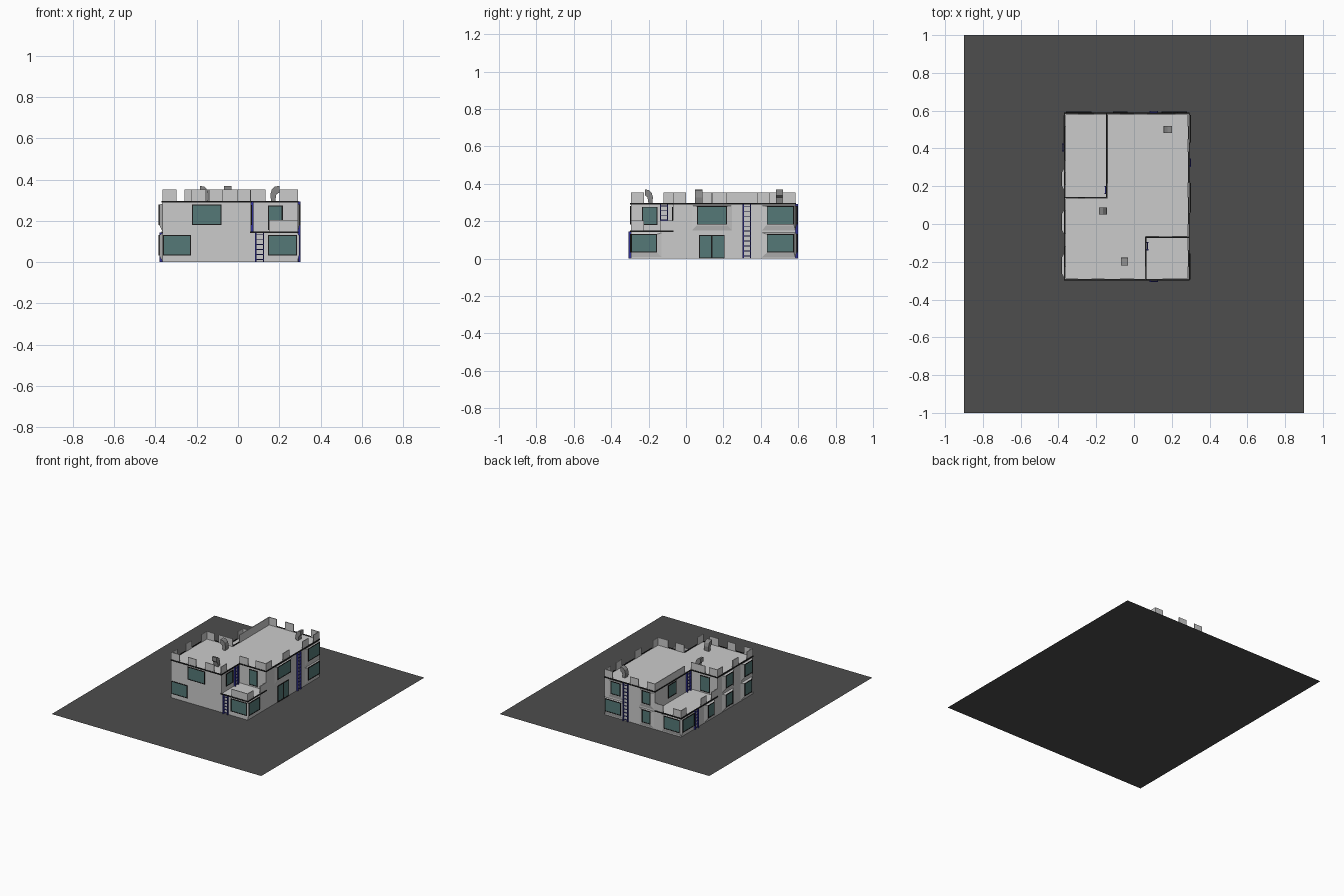
import bpy, bmesh, math

if "Cube" in bpy.data.objects:
    bpy.data.objects.remove(bpy.data.objects["Cube"])


def material(name, rgb):
    m = bpy.data.materials.new(name)
    m.diffuse_color = (*rgb, 1)
    m.use_nodes = True
    m.node_tree.nodes["Principled BSDF"].inputs["Base Color"].default_value = m.diffuse_color
    return m


DARK = material("dark_ground", (0.075, 0.075, 0.075))
BLACK = material("black_trim", (0.01, 0.01, 0.01))
GLASS = material("teal_glass", (0.09, 0.19, 0.185))
BLUE = material("blue_paint", (0.03, 0.03, 0.3))
VENT = material("vent_grey", (0.25, 0.25, 0.25))


def finish(name, bm, mat=None):
    bmesh.ops.recalc_face_normals(bm, faces=bm.faces)
    me = bpy.data.meshes.new(name)
    bm.to_mesh(me)
    bm.free()
    ob = bpy.data.objects.new(name, me)
    bpy.context.collection.objects.link(ob)
    if mat:
        me.materials.append(mat)
    return ob


def box(bm, a, b):
    vs = bmesh.ops.create_cube(bm, size=1)["verts"]
    for v in vs:
        v.co = [(p + q) / 2 + c * abs(q - p) for p, q, c in zip(a, b, v.co)]
    return vs


def wall_box(bm, wall, u0, u1, d0, d1, z0, z1):
    """Box on a wall: u runs along it, d is distance outward."""
    axis, sign, pos = wall
    p, q = pos + sign * d0, pos + sign * d1
    if axis == "x":
        return box(bm, (p, u0, z0), (q, u1, z1))
    return box(bm, (u0, p, z0), (u1, q, z1))


def prism(name, pts, z0, z1):
    bm = bmesh.new()
    face = bm.faces.new([bm.verts.new((x, y, z0)) for x, y in pts])
    out = bmesh.ops.extrude_face_region(bm, geom=[face], use_keep_orig=True)["geom"]
    for v in out:
        if isinstance(v, bmesh.types.BMVert):
            v.co.z = z1
    return finish(name, bm)


X0, X1, Y0, Y1 = -0.367, 0.29, -0.295, 0.585     # ground floor outline
BX, BY, TX, TY = 0.063, -0.07, -0.143, 0.14      # balcony and terrace corners
F1, F2, RAIL = 0.145, 0.293, 0.06                # floor heights, parapet height

# Ground plane
bm = bmesh.new()
bmesh.ops.create_grid(bm, x_segments=1, y_segments=1, size=1)
for v in bm.verts:
    v.co.x *= 0.9
finish("ground_slab", bm, DARK)

# Two storeys
prism("lower_storey", [(X0, Y0), (X1, Y0), (X1, Y1), (X0, Y1)], 0.001, F1)
UPPER = [(X0, Y0), (BX, Y0), (BX, BY), (X1, BY), (X1, Y1), (TX, Y1), (TX, TY), (X0, TY)]
prism("upper_storey", UPPER, F1, F2)

FRONT, BACK = ("y", -1, Y0), ("y", 1, Y1)
LEFT, RIGHT = ("x", -1, X0), ("x", 1, X1)
BALC_SIDE, BALC_BACK = ("x", 1, BX), ("y", -1, BY)
TERR_SIDE, TERR_BACK = ("x", -1, TX), ("y", 1, TY)

# Black edging along roof and terrace edges
bm = bmesh.new()
T = 0.004
edges = [(p, q, F2) for p, q in zip(UPPER, UPPER[1:] + UPPER[:1])]
edges += [((BX, Y0), (X1, Y0), F1), ((X1, Y0), (X1, BY), F1),
          ((X0, TY), (X0, Y1), F1), ((X0, Y1), (TX, Y1), F1)]
for (ax, ay), (bx, by), z in edges:
    box(bm, (min(ax, bx) - T, min(ay, by) - T, z - T),
        (max(ax, bx) + T, max(ay, by) + T, z + T))
finish("edge_trim", bm, BLACK)

# Parapet pieces: wall, start, end, base height
M = 0.07
pieces = [
    (FRONT, X0, X0 + M, F2), (FRONT, -0.225, -0.155, F2), (FRONT, -0.075, 0.0, F2),
    (LEFT, Y0, Y0 + M, F2), (LEFT, -0.12, -0.05, F2), (LEFT, TY - M, TY, F2),
    (TERR_BACK, X0, X0 + M, F2), (TERR_BACK, -0.26, TX, F2),
    (TERR_SIDE, 0.215, Y1, F2),
    (BACK, TX, TX + M, F2), (BACK, 0.0, 0.07, F2), (BACK, X1 - M, X1, F2),
    (RIGHT, BY, BY + M, F2), (RIGHT, 0.14, 0.22, F2), (RIGHT, 0.38, 0.45, F2),
    (RIGHT, Y1 - M, Y1, F2),
    (BALC_BACK, X1 - 0.09, X1, F2), (BALC_BACK, BX, BX + M, F2),
    (BALC_SIDE, Y0, Y0 + M, F2),
    (FRONT, X1 - 0.14, X1, F1), (RIGHT, Y0, Y0 + M, F1), (RIGHT, BY - M, BY, F1),
    (BACK, X0, X0 + M, F1), (BACK, TX - M, TX, F1),
    (LEFT, Y1 - M, Y1, F1), (LEFT, 0.27, 0.34, F1), (LEFT, TY, TY + M, F1),
]
bm = bmesh.new()
for wall, a, b, z in pieces:
    wall_box(bm, wall, a, b, -0.006, 0, z, z + RAIL)
finish("parapets", bm)

# Windows: wall, start, end, bottom, top, depth of the bulging surround
LO, HI = (0.038, 0.127), (0.186, 0.275)
windows = [
    (FRONT, -0.358, -0.232, *LO, 0), (FRONT, 0.15, 0.28, *LO, 0),
    (FRONT, -0.218, -0.084, *HI, 0),
    (BALC_BACK, 0.15, 0.212, 0.16, 0.27, 0), (BALC_SIDE, -0.23, -0.158, 0.185, 0.272, 0),
    (RIGHT, -0.288, -0.16, *LO, 0.005), (RIGHT, 0.437, 0.572, *LO, 0.008),
    (RIGHT, 0.065, 0.213, *HI, 0.008), (RIGHT, 0.437, 0.572, *HI, 0.008),
    (BACK, 0.15, 0.275, *LO, 0.006), (BACK, -0.355, -0.23, *LO, 0.006),
    (BACK, -0.105, -0.04, *LO, 0.006),
    (BACK, 0.155, 0.225, *HI, 0.006), (BACK, -0.105, -0.04, *HI, 0.006),
    (LEFT, 0.435, 0.57, *LO, 0.006), (LEFT, 0.205, 0.27, *LO, 0.014),
    (LEFT, -0.025, 0.05, *LO, 0.014), (LEFT, -0.255, -0.18, *LO, 0.014),
    (LEFT, -0.03, 0.05, *HI, 0.014), (LEFT, -0.26, -0.18, *HI, 0.014),
    (TERR_SIDE, 0.33, 0.42, *HI, 0), (TERR_BACK, -0.3, -0.225, 0.16, 0.27, 0),
    (RIGHT, 0.075, 0.135, 0.006, 0.122, 0), (RIGHT, 0.142, 0.202, 0.006, 0.122, 0),
]
frames, panes, bulges = bmesh.new(), bmesh.new(), bmesh.new()
for wall, a, b, z0, z1, d in windows:
    e = 0.005
    if d:
        # Tapered surround standing out from the wall
        base = 0.004 if z0 < F1 else F1 + 0.003
        mid = (a + b) / 2
        lim = (X0, X1) if wall[0] == "y" else (Y0, Y1)
        u0, u1 = max(a - 0.035, lim[0]), min(b + 0.035, lim[1])
        k = 0 if wall[0] == "x" else 1
        for v in wall_box(bulges, wall, u0, u1, -0.001, d, base, base + 0.136):
            if wall[1] * (v.co[k] - wall[2]) > 0:
                v.co[1 - k] = a - 0.006 if v.co[1 - k] < mid else b + 0.006
                v.co.z = z0 - 0.008 if v.co.z < (z0 + z1) / 2 else z1 + 0.004
    # Four frame bars around one pane
    wall_box(frames, wall, a - e, a, d - 0.001, d + 0.004, z0 - e, z1 + e)
    wall_box(frames, wall, b, b + e, d - 0.001, d + 0.004, z0 - e, z1 + e)
    wall_box(frames, wall, a, b, d - 0.001, d + 0.004, z0 - e, z0)
    wall_box(frames, wall, a, b, d - 0.001, d + 0.004, z1, z1 + e)
    wall_box(panes, wall, a, b, d - 0.001, d + 0.002, z0, z1)
finish("window_surrounds", bulges)
finish("window_frames", frames, BLACK)
finish("window_panes", panes, GLASS)

# Ladders: wall, centre, bottom, top
for i, (wall, c, z0, z1) in enumerate([
        (FRONT, 0.105, 0.001, F1), (RIGHT, 0.325, 0.001, F2), (BACK, 0.105, 0.001, F2),
        (LEFT, 0.405, 0.001, F1), (BALC_SIDE, -0.117, F1, F2), (TERR_SIDE, 0.18, F1, F2)]):
    bm = bmesh.new()
    for s in (-0.019, 0.019):
        wall_box(bm, wall, c + s - 0.003, c + s + 0.003, 0.0, 0.013, z0, z1)
    n = round((z1 - z0) / 0.026)
    for j in range(n):
        z = z0 + (j + 0.5) * (z1 - z0) / n
        wall_box(bm, wall, c - 0.018, c + 0.018, 0.006, 0.011, z - 0.002, z + 0.002)
    finish(f"ladder_{i + 1}", bm, BLUE)

# Hooded roof vents: profile swept sideways, turned to face its own way
HOOD = [(0.0, 0), (0.02, 0), (0.023, 0.035), (0.016, 0.06), (0.002, 0.073),
        (-0.02, 0.077), (-0.02, 0.045), (-0.006, 0.035)]
for i, (x, y, turn) in enumerate([(-0.165, 0.068, 0), (0.18, 0.5, 180), (-0.05, -0.2, 90)]):
    bm = bmesh.new()
    face = bm.faces.new([bm.verts.new((px, -0.019, pz)) for px, pz in HOOD])
    out = bmesh.ops.extrude_face_region(bm, geom=[face], use_keep_orig=True)["geom"]
    for v in out:
        if isinstance(v, bmesh.types.BMVert):
            v.co.y = 0.019
    ob = finish(f"roof_vent_{i + 1}", bm, VENT)
    ob.location = (x, y, F2)
    ob.rotation_euler.z = math.radians(turn)
